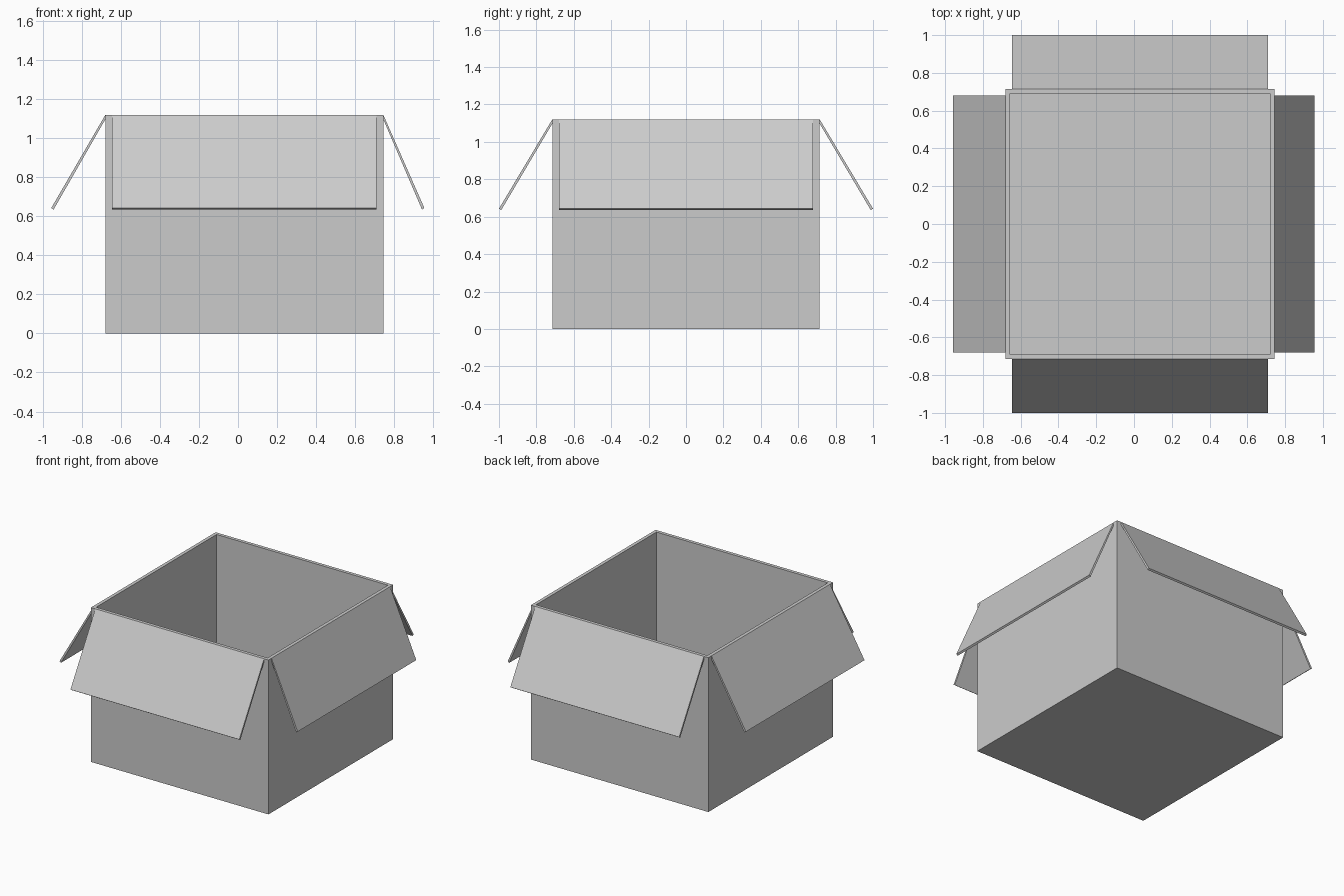
import bpy, bmesh
from mathutils import Vector

if "Cube" in bpy.data.objects:
    bpy.data.objects.remove(bpy.data.objects["Cube"])

X0, X1, Y, H, T = -0.68, 0.745, 0.715, 1.12, 0.035


def finish(name, bm):
    bmesh.ops.recalc_face_normals(bm, faces=bm.faces)
    mesh = bpy.data.meshes.new(name)
    bm.to_mesh(mesh)
    bm.free()
    obj = bpy.data.objects.new(name, mesh)
    bpy.context.collection.objects.link(obj)


# Open box: block, inset rim, sunken floor
bm = bmesh.new()
bmesh.ops.create_cube(bm, size=1)
for v in bm.verts:
    v.co = Vector((X1 if v.co.x > 0 else X0, Y if v.co.y > 0 else -Y, H if v.co.z > 0 else 0))
top = max(bm.faces, key=lambda f: f.calc_center_median().z)
bmesh.ops.inset_region(bm, faces=[top], thickness=T)
inner = bmesh.ops.extrude_discrete_faces(bm, faces=[top])["faces"][0]
for v in inner.verts:
    v.co.z = T
finish("box_body", bm)


# Flaps: thin sloping section swept along the rim
def flap(name, hinge, tip, start, end, axis):
    s = 1 if tip > 0 else -1
    section = [(hinge, H), (tip, 0.643), (tip - s * 0.012, 0.635), (hinge, H - 0.023)]
    bm = bmesh.new()
    place = (lambda o, a, z: (o, a, z)) if axis == "x" else (lambda o, a, z: (a, o, z))
    face = bm.faces.new([bm.verts.new(place(o, start, z)) for o, z in section])
    geom = bmesh.ops.extrude_face_region(bm, geom=[face])["geom"]
    bmesh.ops.translate(bm, verts=[g for g in geom if isinstance(g, bmesh.types.BMVert)],
                        vec=place(0, end - start, 0))
    finish(name, bm)


flap("left_flap", X0, -0.957, -Y + T, Y - T, "x")
flap("right_flap", X1, 0.955, -Y + T, Y - T, "x")
flap("front_flap", -Y, -1.0, X0 + T, X1 - T, "y")
flap("back_flap", Y, 1.0, X0 + T, X1 - T, "y")
